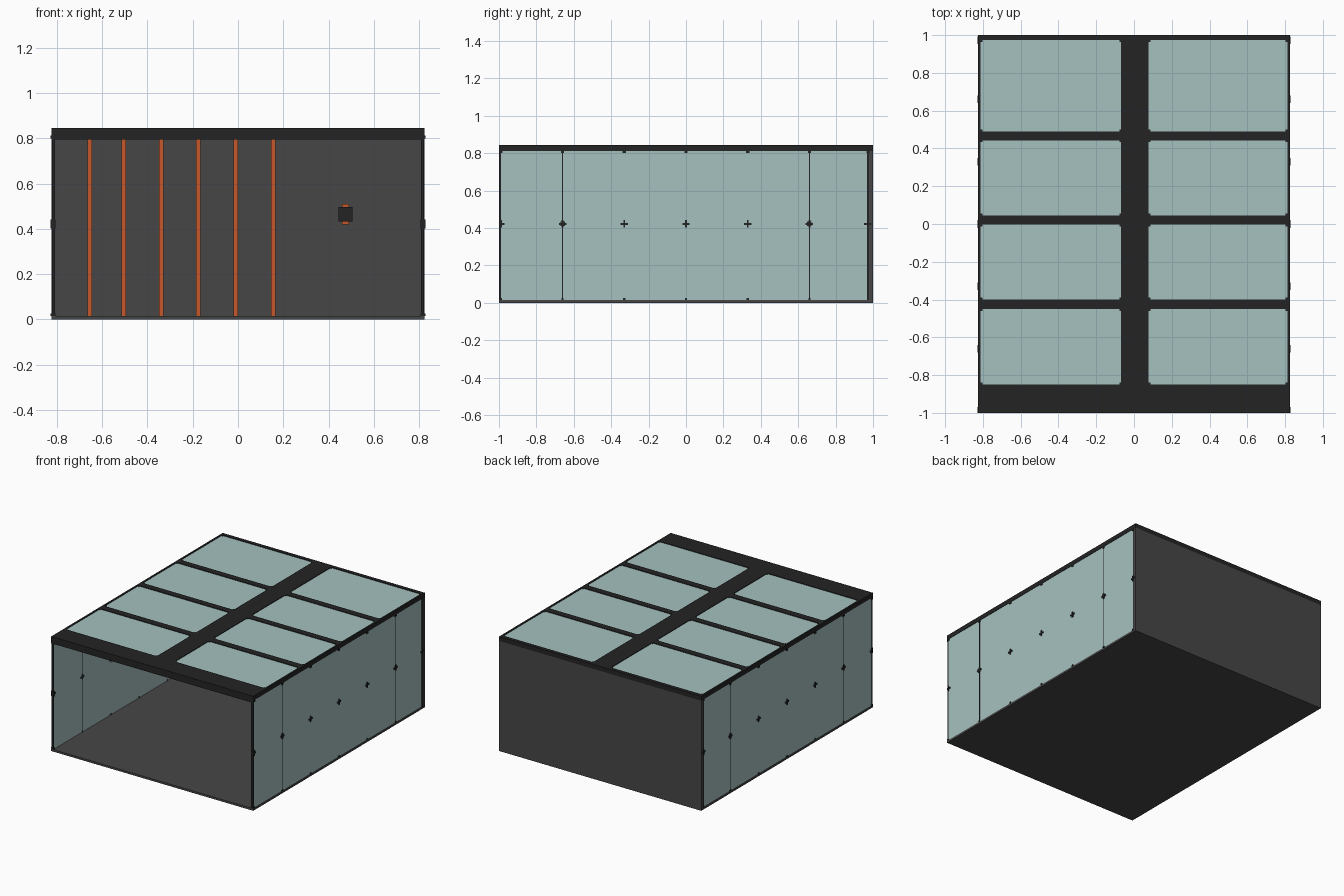
import bpy

cube = bpy.data.objects.get("Cube")
if cube:
    bpy.data.objects.remove(cube, do_unlink=True)


def material(name, rgb):
    m = bpy.data.materials.new(name)
    m.use_nodes = True
    m.diffuse_color = (*rgb, 1)
    m.node_tree.nodes["Principled BSDF"].inputs["Base Color"].default_value = (*rgb, 1)
    return m


DARK = material("dark metal", (0.017, 0.017, 0.017))
GREY = material("grey concrete", (0.061, 0.061, 0.061))
GLASS = material("pale green glass", (0.376, 0.535, 0.525))
ORANGE = material("orange", (0.56, 0.098, 0.025))


def box(name, mat, x, y, z):
    """Box from (min, max) pairs on each axis."""
    verts = [(a, b, c) for a in x for b in y for c in z]
    faces = [(0, 1, 3, 2), (4, 6, 7, 5), (0, 4, 5, 1),
             (2, 3, 7, 6), (0, 2, 6, 4), (1, 5, 7, 3)]
    mesh = bpy.data.meshes.new(name)
    mesh.from_pydata(verts, [], faces)
    mesh.materials.append(mat)
    ob = bpy.data.objects.new(name, mesh)
    bpy.context.collection.objects.link(ob)
    return ob


W, L, H = 0.825, 1.0, 0.845
FLOOR, EAVE, WALL_Y = 0.015, 0.812, 0.978

# Floor slab and solid back wall
box("floor", GREY, (-W, W), (-L, L), (0, FLOOR))
box("back_wall", GREY, (-W, W), (WALL_Y, L), (FLOOR, EAVE))

# Orange strips on the inside of the back wall
for i, x in enumerate((-0.655, -0.505, -0.34, -0.175, -0.01, 0.155)):
    box(f"wall_strip_{i + 1}", ORANGE, (x - 0.01, x + 0.01),
        (WALL_Y - 0.008, WALL_Y), (FLOOR, EAVE))

# Wall lamp: dark block in front of an orange core
box("lamp_core", ORANGE, (0.46, 0.49), (0.945, WALL_Y), (0.42, 0.51))
box("lamp_housing", DARK, (0.443, 0.507), (0.925, 0.965), (0.433, 0.497))

# Roof frame
PANES_Y = ((-0.85, -0.45), (-0.40, -0.002), (0.045, 0.443), (0.49, 0.973))
PANES_X = ((-0.812, -0.068), (0.078, 0.812))
for name, x in (("left_roof_rail", (0.812, W)), ("right_roof_rail", (-W, -0.812)),
                ("roof_spine", (-0.068, 0.078))):
    box(name, DARK, x, (-L, L), (EAVE, H))
box("front_beam", DARK, (-0.812, 0.812), (-L, -0.85), (0.795, H))
box("front_fascia", DARK, (-W, W), (-L, -L + 0.004), (0.795, H))
box("back_beam", DARK, (-0.812, 0.812), (0.973, L), (EAVE, H))
for i in range(3):
    box(f"roof_crossbar_{i + 1}", DARK, (-0.812, 0.812),
        (PANES_Y[i][1], PANES_Y[i + 1][0]), (EAVE, H))

# Roof panes with a small clip at each corner
for i, (x0, x1) in enumerate(PANES_X):
    for j, (y0, y1) in enumerate(PANES_Y):
        tag = f"{'right' if i == 0 else 'left'}_{j + 1}"
        box(f"roof_pane_{tag}", GLASS, (x0, x1), (y0, y1), (0.825, 0.84))
        for a, cx in ((0, x0), (1, x1 - 0.01)):
            for b, cy in ((0, y0), (1, y1 - 0.01)):
                box(f"roof_clip_{tag}_{a}{b}", DARK,
                    (cx, cx + 0.01), (cy, cy + 0.01), (0.82, H))

# Glass side walls: three panes, dark seams and clips
SEAMS = (-0.995, -0.66, 0.66, 0.973)
MID = 0.422
for side, s in (("left", 1), ("right", -1)):
    def span(a, b):
        return tuple(sorted((s * a, s * b)))
    for i in range(3):
        box(f"{side}_wall_pane_{i + 1}", GLASS, span(0.808, 0.822),
            (SEAMS[i] + 0.003, SEAMS[i + 1] - 0.003), (FLOOR, EAVE))
    for i, y in enumerate(SEAMS):
        h = 0.005 if i in (0, 3) else 0.003
        box(f"{side}_wall_seam_{i + 1}", DARK, span(0.808, 0.823),
            (y - h, y + h), (FLOOR, EAVE))
    for i, y in enumerate((-0.99, -0.66, -0.33, 0, 0.33, 0.66, 0.973)):
        y0, y1 = max(y - 0.02, -L), y + 0.02
        r = 0.012 if abs(y) == 0.66 else 0.005
        clip = span(0.806, 0.828)
        box(f"{side}_clip_bar_{i + 1}", DARK, clip, (y0, y1), (MID - 0.005, MID + 0.005))
        box(f"{side}_clip_post_{i + 1}", DARK, clip, (y - 0.005, y + 0.005),
            (MID - 0.02, MID + 0.02))
        box(f"{side}_clip_hub_{i + 1}", DARK, clip, (max(y - r, -L), y + r),
            (MID - r, MID + r))
        box(f"{side}_clip_top_{i + 1}", DARK, clip, (max(y - 0.009, -L), y + 0.009),
            (EAVE - 0.012, EAVE))
        box(f"{side}_clip_foot_{i + 1}", DARK, clip, (y - 0.006, y + 0.006),
            (FLOOR, FLOOR + 0.01))
